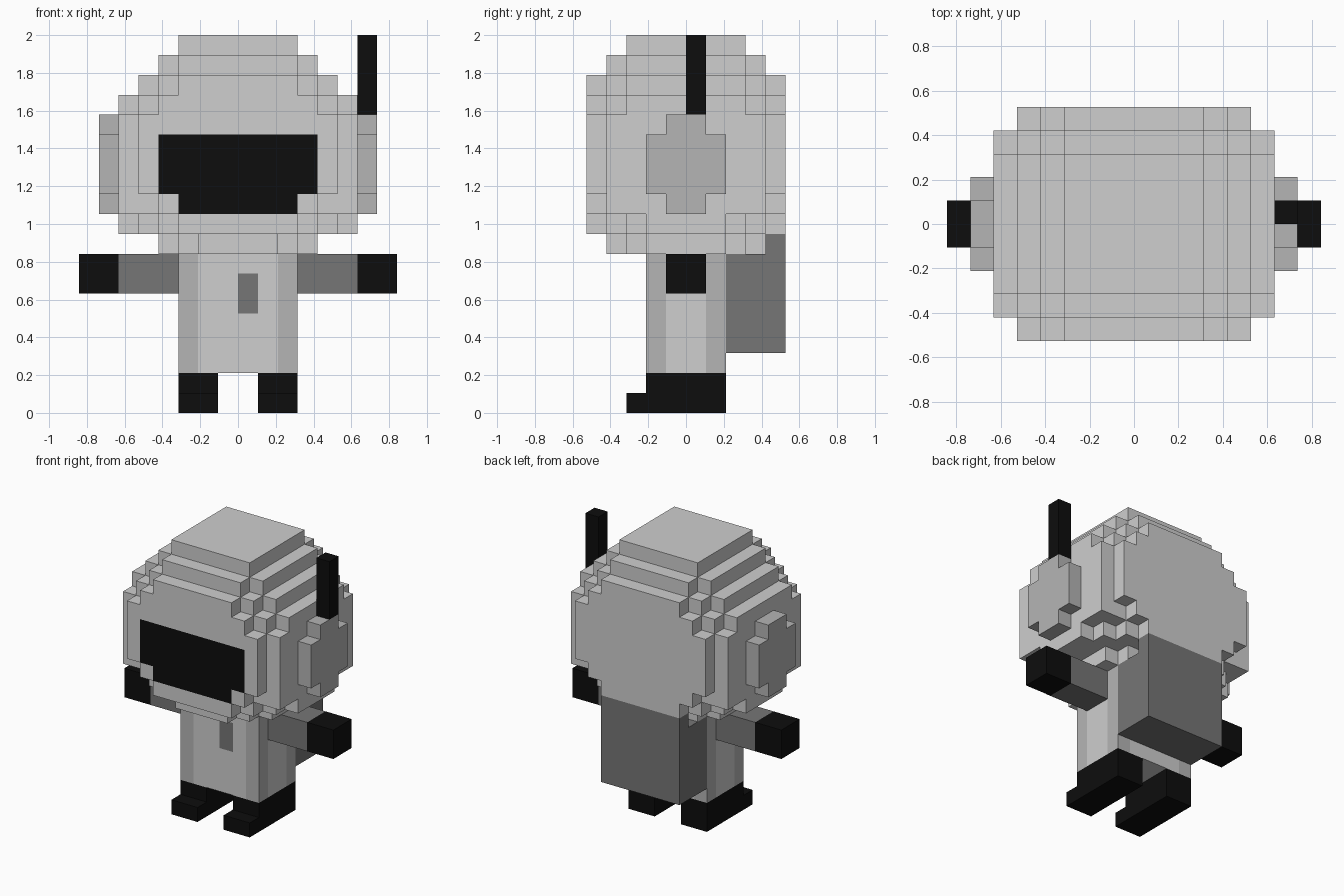
import bpy, bmesh
from mathutils import Vector

if "Cube" in bpy.data.objects:
    bpy.data.objects.remove(bpy.data.objects["Cube"])

U = 2 / 19  # one block of the grid


def material(name, v):
    m = bpy.data.materials.new(name)
    m.diffuse_color = (v, v, v, 1)
    m.use_nodes = True
    m.node_tree.nodes["Principled BSDF"].inputs["Base Color"].default_value = m.diffuse_color
    return m


LIGHT, MID, DARK, BLACK = range(4)
MATS = [material("light_grey", 0.62), material("mid_grey", 0.46),
        material("dark_grey", 0.18), material("black", 0.004)]


def blocks(name, lo, hi, inside, colour):
    """Outer skin of all unit cells in lo..hi that pass inside(x, y, z).
    colour(centre, normal) gives the material of each face."""
    cells = {(x, y, z)
             for x in range(lo[0], hi[0])
             for y in range(lo[1], hi[1])
             for z in range(lo[2], hi[2])
             if inside(x + .5, y + .5, z + .5)}
    bm = bmesh.new()
    for c in cells:
        for axis in range(3):
            for sign in (-1, 1):
                n = Vector((0, 0, 0))
                n[axis] = sign
                if tuple(int(c[i] + n[i]) for i in range(3)) in cells:
                    continue
                mid = Vector(c) + Vector((.5, .5, .5)) + n / 2
                a = Vector((0, 0, 0))
                a[(axis + 1) % 3] = .5
                b = n.cross(a)
                quad = [mid - a - b, mid + a - b, mid + a + b, mid - a + b]
                f = bm.faces.new([bm.verts.new(p * U) for p in quad])
                f.material_index = colour(mid, n)
    bmesh.ops.remove_doubles(bm, verts=bm.verts, dist=1e-4)
    bmesh.ops.dissolve_limit(bm, angle_limit=0.01, verts=bm.verts,
                             edges=bm.edges, delimit={'MATERIAL'})
    me = bpy.data.meshes.new(name)
    bm.to_mesh(me)
    bm.free()
    for m in MATS:
        me.materials.append(m)
    ob = bpy.data.objects.new(name, me)
    bpy.context.collection.objects.link(ob)
    return ob


def box(name, lo, hi, col):
    return blocks(name, lo, hi, lambda x, y, z: True, lambda p, n: col)


# Helmet: stepped dome above, diagonal steps below
def in_helmet(x, y, z):
    x, y = abs(x), abs(y)
    if x > 5 and y > 4:
        return False
    if z < 9:
        return x < 4 and y < 4 and x + y < 5.5
    if z < 10:
        return x + y < 7.5
    if z < 11:
        return not (x > 4 and y > 4)
    step_x = max(0, int(x) - 2)
    step_y = max(0, int(y) - 2)
    return z < 19 - step_x - step_y


# Visor: black faces on the helmet front
def helmet_colour(p, n):
    if n.y < 0 and p.y < -4.9:
        half = 4 if p.z > 11 else 3
        if abs(p.x) < half and 10 < p.z < 14:
            return BLACK
    return LIGHT


blocks("helmet", (-6, -5, 8), (6, 5, 19), in_helmet, helmet_colour)


# Torso: darker corner columns and a chest button
def torso_colour(p, n):
    if n.y < 0 and 0 < p.x < 1 and 5 < p.z < 7:
        return DARK
    return MID if abs(p.x) > 2 and abs(p.y) > 1 else LIGHT


blocks("torso", (-3, -2, 2), (3, 2, 8), lambda x, y, z: True, torso_colour)

# Backpack: its rear row rises one block behind the helmet
blocks("backpack", (-3, 2, 3), (3, 5, 9),
       lambda x, y, z: z < 8 or y > 4, lambda p, n: DARK)

# Paired parts
for side, s in (("left", -1), ("right", 1)):
    def span(a, b):
        return (a, b) if s > 0 else (-b, -a)

    # Boot with toe
    x0, x1 = span(1, 3)
    blocks(side + "_boot", (x0, -3, 0), (x1, 2, 2),
           lambda x, y, z: z < 1 or y > -2, lambda p, n: BLACK)
    # Arm and glove
    x0, x1 = span(3, 6)
    box(side + "_arm", (x0, -1, 6), (x1, 1, 8), DARK)
    x0, x1 = span(6, 8)
    box(side + "_glove", (x0, -1, 6), (x1, 1, 8), BLACK)
    # Ear piece
    x0, x1 = span(6, 7)
    blocks(side + "_ear_piece", (x0, -2, 10), (x1, 2, 15),
           lambda x, y, z: abs(y) < 1 or 11 < z < 14, lambda p, n: MID)

# Antenna on the right ear piece
box("antenna", (6, 0, 15), (7, 1, 19), BLACK)
